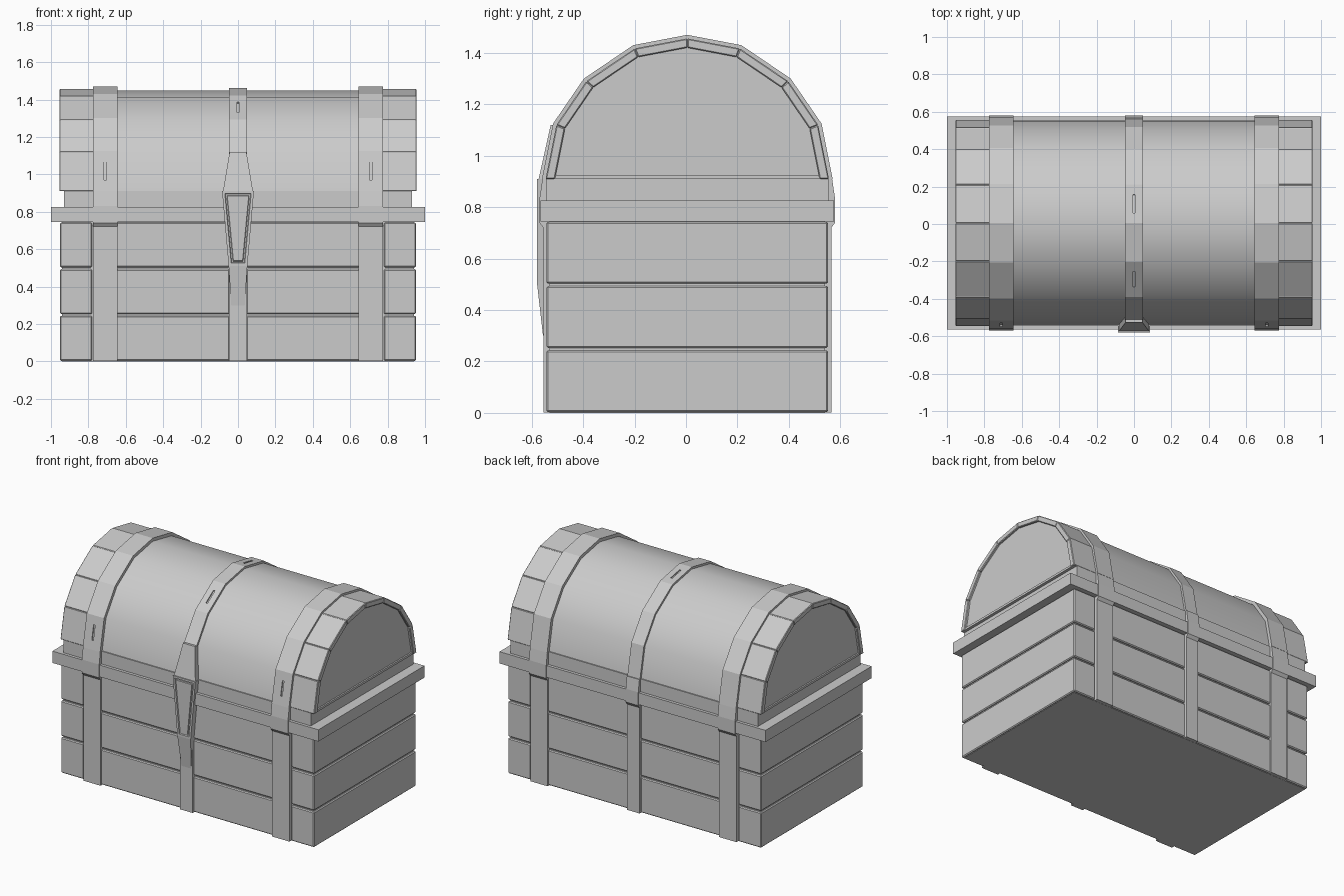
import bpy, bmesh, math
from mathutils import Vector

if "Cube" in bpy.data.objects:
    bpy.data.objects.remove(bpy.data.objects["Cube"])

YC = 0.005  # depth centre of the body
HALF = [(0.565, 0.91), (0.522, 1.125), (0.402, 1.30), (0.21, 1.43), (0, 1.47)]


def finish(name, bm, bevel=0):
    bmesh.ops.recalc_face_normals(bm, faces=bm.faces[:])
    me = bpy.data.meshes.new(name)
    bm.to_mesh(me)
    bm.free()
    ob = bpy.data.objects.new(name, me)
    bpy.context.collection.objects.link(ob)
    if bevel:
        m = ob.modifiers.new("edge", 'BEVEL')
        m.width, m.segments = bevel, 1
    return ob


def sweep(name, pts, offset, bevel=0, insets=()):
    """Extrude a polygon; optional (thickness, depth) insets on its first face."""
    bm = bmesh.new()
    face = bm.faces.new([bm.verts.new(p) for p in pts])
    off = Vector(offset)
    a = face.verts[:]
    b = [bm.verts.new(v.co + off) for v in a]
    bm.faces.new(b[::-1])
    for i in range(len(a)):
        j = (i + 1) % len(a)
        bm.faces.new((a[i], b[i], b[j], a[j]))
    bmesh.ops.recalc_face_normals(bm, faces=bm.faces[:])
    for t, d in insets:
        bmesh.ops.inset_region(bm, faces=[face], thickness=t, depth=0)
        if d:
            bmesh.ops.inset_region(bm, faces=[face], thickness=0.004, depth=d)
    return finish(name, bm, bevel)


def prism(name, yz, x0, x1, bevel=0):
    return sweep(name, [(x0, y, z) for y, z in yz], (x1 - x0, 0, 0), bevel)


def box(name, x0, x1, y0, y1, z0, z1, bevel=0):
    return prism(name, [(y0, z0), (y1, z0), (y1, z1), (y0, z1)], x0, x1, bevel)


def arc(d):
    """Faceted lid profile, front to back, shrunk by d."""
    s = 1 - d / 0.56
    half = [(y * s, 0.91 + (z - 0.91) * s) for y, z in HALF]
    return [(YC - y, z) for y, z in half] + [(YC + y, z) for y, z in half[-2::-1]]


# Body core, neck and rim
box("body_core", -0.94, 0.94, -0.53, 0.54, 0, 0.76)
box("neck", -0.93, 0.93, -0.545, 0.555, 0.80, 0.912)
box("rim", -1, 1, -0.565, 0.575, 0.745, 0.825)

# Wall planks, three rows with grooves between
for r, (z0, z1) in enumerate([(0.003, 0.243), (0.253, 0.493), (0.503, 0.742)]):
    for s in (-1, 1):
        x0, x1 = sorted((s * 0.92, s * 0.952))
        box(f"side_plank_{r}", x0, x1, -0.532, 0.542, z0, z1, 0.006)
        for xa, xb in ((0.045, 0.655), (0.78, 0.952)):
            xa, xb = sorted((s * xa, s * xb))
            box(f"front_plank_{r}", xa, xb, -0.543, -0.51, z0, z1, 0.006)
            box(f"back_plank_{r}", xa, xb, 0.52, 0.553, z0, z1, 0.006)

# Lid core, smooth across its curve
lid = prism("lid_core", arc(0.022), -0.94, 0.94)
bpy.context.view_layer.objects.active = lid
lid.select_set(True)
bpy.ops.object.shade_smooth_by_angle(angle=math.radians(40))

# Lid end bands: one bevelled plank per facet, plus a sill under the end panel
outer, inner = arc(0.014), arc(0.05)
for s in (-1, 1):
    x0, x1 = sorted((s * 0.77, s * 0.955))
    for i in range(8):
        prism("lid_end_plank", [outer[i], outer[i + 1], inner[i + 1], inner[i]], x0, x1, 0.004)
    x0, x1 = sorted((s * 0.92, s * 0.95))
    box("lid_sill", x0, x1, -0.53, 0.54, 0.91, 0.925)


# Straps over lid and down the front and back
def lid_strap(name, x0, x1, d):
    return prism(name, arc(d) + arc(0.06)[::-1], x0, x1)


def body_strap(name, x0, x1):
    for s in (-1, 1):
        prof = [(0.56, 0.001), (0.56, 0.72), (0.575, 0.74), (0.575, 0.83),
                (0.563, 0.912), (0.51, 0.912), (0.51, 0.001)]
        prism(name, [(YC + s * y, z) for y, z in prof], x0, x1)


slits = []
for x, w, d in ((-0.71, 0.065, 0), (0.71, 0.065, 0), (0, 0.047, 0.008)):
    ob = lid_strap("lid_strap", x - w, x + w, d)
    body_strap("body_strap", x - w, x + w)
    # Small slits in the lid straps
    p = arc(d)
    for k, i in enumerate((2, 4) if x == 0 else (0,)):
        a, b = Vector(p[i]), Vector(p[i + 1])
        u = (b - a).normalized()
        n = Vector((-u.y, u.x))
        c = (a + b) / 2
        quad = [c + u * 0.05 * e + n * 0.008 * f for e, f in ((-1, -1), (1, -1), (1, 1), (-1, 1))]
        cut = prism("slit_cutter", quad, x - 0.006, x + 0.006)
        cut.hide_render = True
        cut.hide_set(True)
        m = ob.modifiers.new(f"slit_{k}", 'BOOLEAN')
        m.object, m.operation, m.solver = cut, 'DIFFERENCE', 'EXACT'

# Hasp on the lid, latch plate with nested recess, and its tapered tail
sweep("hasp", [(-0.08, -0.573, 0.91), (0.08, -0.573, 0.91), (0.045, -0.526, 1.12),
               (-0.045, -0.526, 1.12)], (0, 0.04, 0))
sweep("latch", [(-0.085, -0.58, 0.91), (0.085, -0.58, 0.91), (0.05, -0.58, 0.51),
                (-0.05, -0.58, 0.51)], (0, 0.05, 0),
      insets=((0.02, -0.008), (0.01, 0.006)))
sweep("latch_tail", [(-0.05, -0.58, 0.51), (0.05, -0.58, 0.51), (0.036, -0.556, 0.30),
                     (-0.036, -0.556, 0.30)], (0, 0.04, 0))
